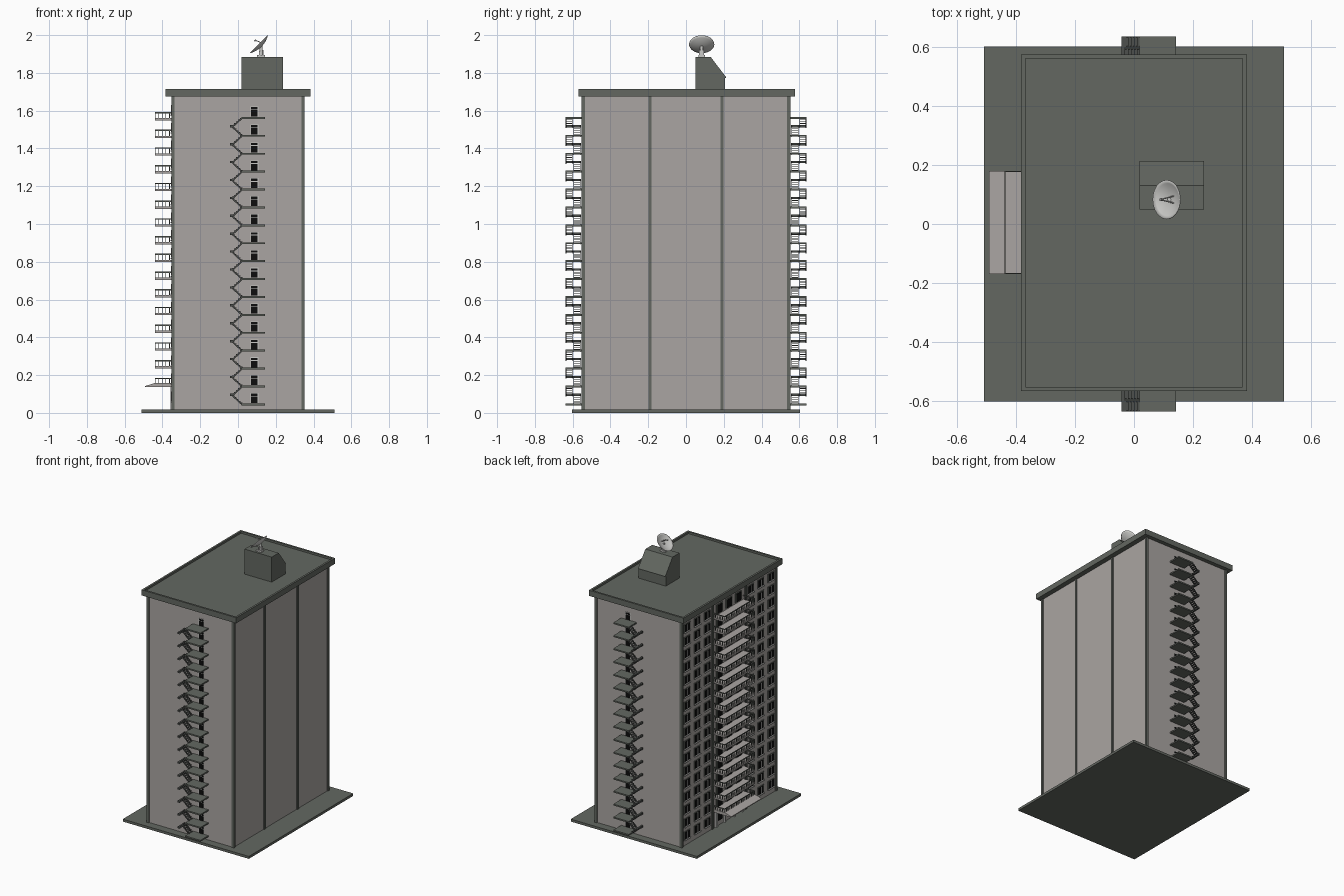
import bpy, bmesh, math
from mathutils import Vector, Matrix

if "Cube" in bpy.data.objects:
    bpy.data.objects.remove(bpy.data.objects["Cube"])


def material(name, rgb):
    m = bpy.data.materials.new(name)
    m.diffuse_color = (*rgb, 1)
    m.use_nodes = True
    m.node_tree.nodes["Principled BSDF"].inputs["Base Color"].default_value = m.diffuse_color
    return m


BEIGE = material("beige_concrete", (0.40, 0.375, 0.36))
GREEN = material("grey_green_trim", (0.125, 0.137, 0.12))
DARK = material("dark_steel", (0.075, 0.08, 0.075))
BLACK = material("black_glass", (0.004, 0.004, 0.004))
PALE = material("pale_frame", (0.60, 0.60, 0.58))


class Part:
    """Collects boxes and prisms into one object."""

    def __init__(self, name, mat):
        self.name, self.mat, self.bm = name, mat, bmesh.new()

    def box(self, x0, x1, y0, y1, z0, z1):
        m = Matrix.Translation(((x0 + x1) / 2, (y0 + y1) / 2, (z0 + z1) / 2)) @ \
            Matrix.Diagonal((x1 - x0, y1 - y0, z1 - z0, 1))
        return bmesh.ops.create_cube(self.bm, size=1, matrix=m)["verts"]

    def prism(self, points, direction):
        f = self.bm.faces.new([self.bm.verts.new(p) for p in points])
        r = bmesh.ops.extrude_face_region(self.bm, geom=[f])
        vs = [v for v in r["geom"] if isinstance(v, bmesh.types.BMVert)]
        bmesh.ops.translate(self.bm, verts=vs, vec=direction)

    def rod(self, a, b, r, n=8):
        a, b = Vector(a), Vector(b)
        rot = (b - a).to_track_quat('Z', 'Y').to_matrix().to_4x4()
        bmesh.ops.create_cone(self.bm, cap_ends=True, segments=n, radius1=r, radius2=r,
                              depth=(b - a).length, matrix=Matrix.Translation((a + b) / 2) @ rot)

    def done(self, mirror_y=False):
        bmesh.ops.recalc_face_normals(self.bm, faces=self.bm.faces)
        me = bpy.data.meshes.new(self.name)
        self.bm.to_mesh(me)
        self.bm.free()
        me.materials.append(self.mat)
        ob = bpy.data.objects.new(self.name, me)
        bpy.context.collection.objects.link(ob)
        if mirror_y:
            md = ob.modifiers.new("mirror", 'MIRROR')
            md.use_axis = (False, True, False)
            md.use_mirror_merge = False
        return ob


STEP, FLOORS = 0.0948, 17
WX, WY = 0.346, 0.546

# pavement slab and main block
p = Part("pavement", GREEN)
p.box(-0.51, 0.51, -0.603, 0.603, 0, 0.018)
p.done()
p = Part("tower_walls", BEIGE)
p.box(-WX, WX, -WY, WY, 0.01, 1.69)
p.done()

# vertical pillars at corners and on the long sides
p = Part("pillars", GREEN)
for s in (-1, 1):
    for t in (-1, 1):
        cx, cy = s * (WX - 0.002), t * (WY - 0.002)
        p.box(cx - 0.009, cx + 0.009, cy - 0.009, cy + 0.009, 0.005, 1.69)
        p.box(cx - 0.009, cx + 0.009, t * 0.19 - 0.008, t * 0.19 + 0.008, 0.005, 1.69)
p.done()

# roof slab with sunken deck inside the parapet
p = Part("roof", GREEN)
p.box(-0.383, 0.383, -0.568, 0.576, 1.675, 1.716)
p.bm.faces.ensure_lookup_table()
top = max(p.bm.faces, key=lambda f: f.calc_center_median().z)
bmesh.ops.inset_region(p.bm, faces=[top], thickness=0.02)
r = bmesh.ops.extrude_face_region(p.bm, geom=[top])
bmesh.ops.translate(p.bm, vec=(0, 0, -0.014),
                    verts=[v for v in r["geom"] if isinstance(v, bmesh.types.BMVert)])
bmesh.ops.delete(p.bm, geom=[top], context='FACES')
p.done()

# roof house with sloped back
p = Part("roof_house", GREEN)
p.prism([(0.018, y, z) for y, z in ((0.05, 1.70), (0.207, 1.70), (0.207, 1.772), (0.214, 1.775),
                                    (0.13, 1.885), (0.05, 1.885))], (0.22, 0, 0))
p.done()

# satellite dish: shallow bowl facing up and to the left
centre = Vector((0.11, 0.083, 1.9525))
tilt = Matrix.Translation(centre) @ Matrix.Rotation(-math.pi / 4, 4, 'Y')
p = Part("dish", PALE)
R, DEPTH, N = 0.066, 0.018, 32
rings = []
for i in range(1, 7):
    r = R * i / 6
    rings.append([p.bm.verts.new(tilt @ Vector((r * math.cos(a), r * math.sin(a), DEPTH * ((r / R) ** 2 - 1))))
                  for a in (2 * math.pi * k / N for k in range(N))])
hub = p.bm.verts.new(tilt @ Vector((0, 0, -DEPTH)))
for k in range(N):
    n = (k + 1) % N
    p.bm.faces.new((hub, rings[0][k], rings[0][n]))
    for a, b in zip(rings, rings[1:]):
        p.bm.faces.new((a[k], b[k], b[n], a[n]))
dish = p.done()
for poly in dish.data.polygons:
    poly.use_smooth = True
md = dish.modifiers.new("thickness", 'SOLIDIFY')
md.thickness = 0.002

# dish stand and feed arms
p = Part("dish_stand", PALE)
p.box(0.10, 0.142, 0.066, 0.10, 1.884, 1.895)
p.box(0.112, 0.118, 0.07, 0.096, 1.89, 1.915)
p.box(0.130, 0.136, 0.07, 0.096, 1.89, 1.92)
p.rod((0.124, 0.083, 1.89), (0.122, 0.083, 1.942), 0.008, 12)
tip = tilt @ Vector((0, 0, 0.03))
for dy in (-0.012, 0.012):
    p.rod(tilt @ Vector((0.02, dy, -0.016)), tip, 0.0022)
p.rod(tip, tilt @ Vector((0, 0, 0.022)), 0.005)
p.done()

# fire escapes: landings, two flights per floor, mirrored to the back
land = Part("escape_landings", GREEN)
stair = Part("escape_stairs", DARK)
XA, XB = 0.022, -0.03
for k in range(FLOORS):
    z = 0.05 + k * STEP
    land.box(0.018, 0.142, -0.637, -WY + 0.002, z - 0.010, z)
    if k == 0:
        continue
    zm = z - STEP / 2
    stair.box(-0.043, XB, -0.637, -0.556, zm - 0.008, zm + 0.004)
    for y0, y1, zt, zb in ((-0.637, -0.600, z, zm), (-0.596, -0.558, z - STEP, zm)):
        for i in range(5):
            t = (i + 0.5) / 5
            x, zz = XA + (XB - XA) * t, zt + (zb - zt) * t
            stair.box(x - 0.006, x + 0.006, y0, y1, zz - 0.003, zz)
        for y in (y0, y1 - 0.004):
            stair.prism([(XA, y, zt), (XB, y, zb), (XB, y, zb - 0.011), (XA, y, zt - 0.011)], (0, 0.004, 0))
land.done(True)
stair.done(True)

# fire escape doors on both end walls
frame = Part("escape_door_frames", PALE)
door = Part("escape_doors", BLACK)
for k in range(FLOORS):
    z = 0.052 + k * STEP
    frame.box(0.066, 0.108, -WY - 0.003, -WY + 0.002, z, z + 0.053)
    door.box(0.069, 0.104, -WY - 0.005, -WY + 0.002, z + 0.012, z + 0.034)
    door.box(0.069, 0.104, -WY - 0.005, -WY + 0.002, z + 0.038, z + 0.05)
    door.box(0.069, 0.104, -WY - 0.005, -WY + 0.002, z, z + 0.012)
frame.done(True)
door.done(True)

# left facade windows: three columns each side, doors behind the balconies
surround = Part("window_surrounds", GREEN)
glass = Part("window_glass", BLACK)
sill = Part("window_sills", PALE)
for k in range(FLOORS):
    z = 0.06 + k * STEP
    for s in (-1, 1):
        for c in (0.25, 0.367, 0.485):
            y = s * c
            surround.box(-WX - 0.004, -WX + 0.002, y - 0.036, y + 0.036, z - 0.004, z + 0.06)
            glass.box(-WX - 0.006, -WX + 0.002, y - 0.028, y + 0.028, z + 0.004, z + 0.054)
            sill.box(-WX - 0.009, -WX + 0.002, y - 0.002, y + 0.002, z + 0.004, z + 0.054)
            sill.box(-WX - 0.012, -WX + 0.002, y - 0.034, y + 0.034, z - 0.004, z + 0.002)
    for y in (-0.11, 0, 0.11):
        surround.box(-WX - 0.004, -WX + 0.002, y - 0.036, y + 0.036, z - 0.006, z + 0.062)
        glass.box(-WX - 0.006, -WX + 0.002, y - 0.028, y + 0.028, z - 0.006, z + 0.054)
surround.done()
glass.done()
sill.done()

# balcony floors with railings
floor = Part("balcony_floors", BEIGE)
rail = Part("balcony_railings", GREEN)
Y0, Y1, XO = -0.17, 0.18, -0.44
for k in range(16):
    z = 0.142 + k * 0.0938
    floor.box(XO, -WX + 0.002, Y0, Y1, z, z + 0.012)
    zt = z + 0.044
    rail.box(XO, XO + 0.004, Y0, Y1, zt - 0.007, zt)
    for y in (Y0, Y1 - 0.004):
        rail.box(XO, -WX, y, y + 0.004, zt - 0.007, zt)
        for i in range(1, 5):
            x = XO + i * 0.019
            rail.box(x, x + 0.003, y, y + 0.004, z + 0.01, zt - 0.004)
    for i in range(19):
        y = Y0 + (Y1 - Y0 - 0.004) * i / 18
        rail.box(XO, XO + 0.004, y, y + 0.004, z + 0.01, zt - 0.004)
floor.done()
rail.done()

# entrance canopy and posts
p = Part("entrance_canopy", BEIGE)
p.prism([(-0.492, Y0, 0.136), (-WX, Y0, 0.136), (-WX, Y0, 0.158), (XO, Y0, 0.158), (-0.492, Y0, 0.142)],
        (0, Y1 - Y0, 0))
p.done()
p = Part("entrance_door_frames", PALE)
for y in (-0.15, -0.055, 0.055, 0.15):
    p.box(-WX - 0.012, -WX + 0.002, y - 0.008, y + 0.008, 0.015, 0.137)
p.done()
